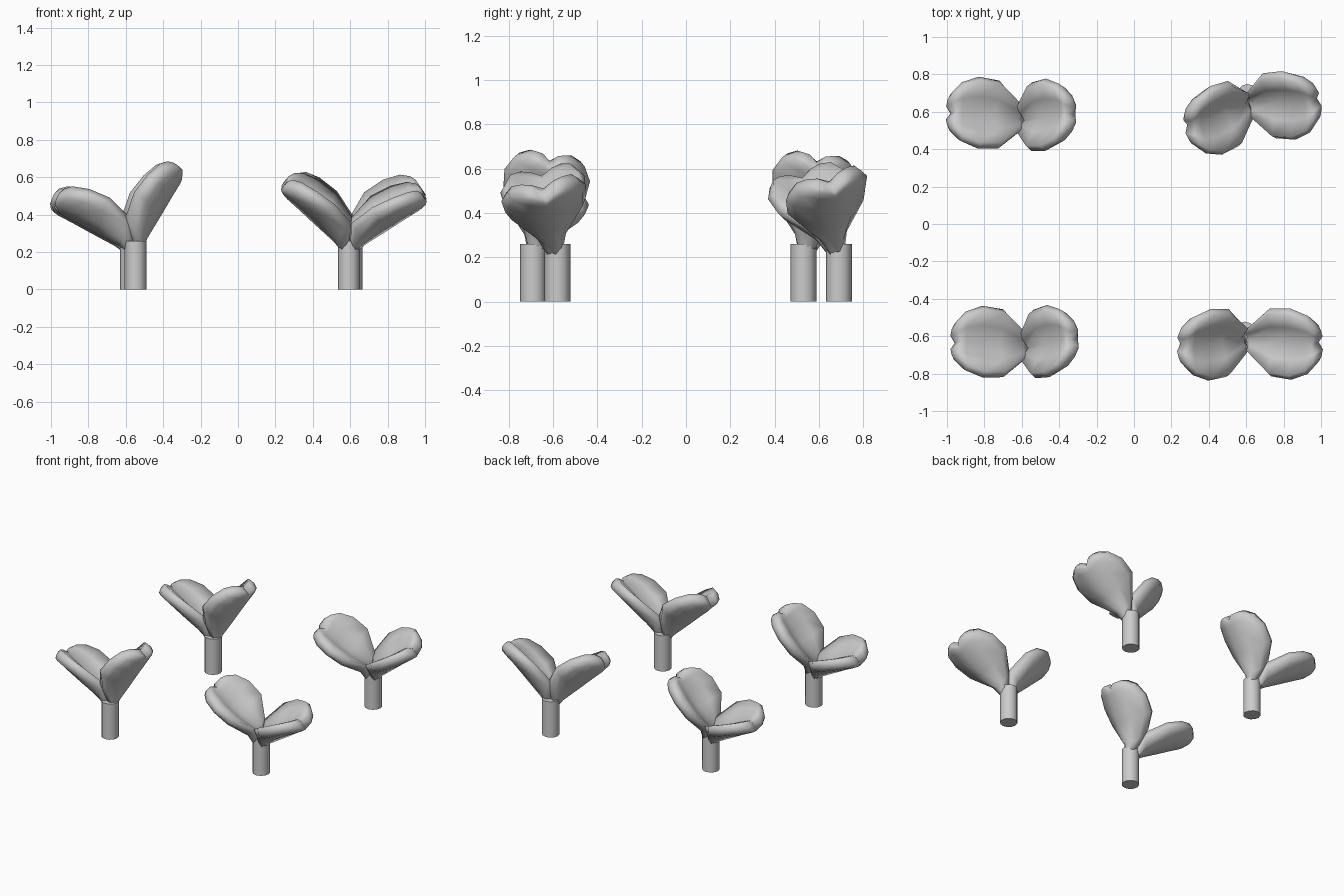
import bpy
import bmesh
from math import radians
from mathutils import Matrix

cube = bpy.data.objects.get("Cube")
if cube:
    bpy.data.objects.remove(cube)

grey = bpy.data.materials.new("plain_grey")
grey.use_nodes = True
colour = (0.6, 0.6, 0.6, 1)
grey.diffuse_color = colour
grey.node_tree.nodes["Principled BSDF"].inputs["Base Color"].default_value = colour


def finish(bm, name, matrix, angle):
    bmesh.ops.recalc_face_normals(bm, faces=bm.faces)
    bmesh.ops.transform(bm, matrix=matrix, verts=bm.verts)
    mesh = bpy.data.meshes.new(name)
    bm.to_mesh(mesh)
    bm.free()
    mesh.materials.append(grey)
    obj = bpy.data.objects.new(name, mesh)
    bpy.context.collection.objects.link(obj)
    bpy.ops.object.select_all(action="DESELECT")
    obj.select_set(True)
    bpy.context.view_layer.objects.active = obj
    bpy.ops.object.shade_smooth_by_angle(angle=radians(angle))


# Leaf rows: distance along, half width, underside, thickness, rim lift, notch depth
ROWS = [
    (0.02, 0.03, -0.030, 0.06, 0.00, 0),
    (0.09, 0.075, -0.015, 0.10, 0.06, 0),
    (0.23, 0.185, -0.005, 0.09, 0.10, 0),
    (0.35, 0.195, 0.005, 0.09, 0.085, 0),
    (0.44, 0.16, 0.010, 0.09, 0.06, 0.01),
    (0.48, 0.11, 0.015, 0.085, 0.035, 0.025),
    (0.495, 0.08, 0.030, 0.05, 0.025, 0.03),
]
# Half of the cross-section from top crease to underside ridge: side, height, lift
HALF = [(0, 1, 0), (0.45, 1, 0.45), (0.86, 0.95, 0.95), (1, 0.5, 1),
        (0.88, 0.1, 0.9), (0.45, 0, 0.42), (0, 0, 0)]
SECTION = HALF + [(-t, h, l) for t, h, l in HALF[-2:0:-1]]
# Cap faces closing one half of the tip, as section positions
TIP_FACES = [(0, 1, 5, 6), (1, 2, 4, 5), (2, 3, 4)]


def leaf(name, origin, heading, pitch, roll):
    bm = bmesh.new()
    rings = []
    for along, width, under, thick, lift, notch in ROWS:
        rings.append([bm.verts.new((along - notch * (t == 0), t * width,
                                    under + h * thick + l * lift))
                      for t, h, l in SECTION])
    n = len(SECTION)
    for low, high in zip(rings, rings[1:]):
        for k in range(n):
            m = (k + 1) % n
            bm.faces.new((low[k], low[m], high[m], high[k]))
    bm.faces.new(rings[0])
    for side in (1, -1):
        for face in TIP_FACES:
            bm.faces.new([rings[-1][side * k % n] for k in face])
    matrix = (Matrix.Translation(origin)
              @ Matrix.Rotation(radians(heading), 4, "Z")
              @ Matrix.Rotation(radians(-pitch), 4, "Y")
              @ Matrix.Rotation(radians(roll), 4, "X"))
    finish(bm, name, matrix, 100)


def stem(name, x, y, height=0.26, radius=0.058):
    bm = bmesh.new()
    bmesh.ops.create_cone(bm, cap_ends=True, segments=12, radius1=radius,
                          radius2=radius, depth=height)
    finish(bm, name, Matrix.Translation((x, y, height / 2)), 40)


# Sprouts: name, stem x, stem y, leaf y, then (heading, pitch, roll) per leaf
SPROUTS = [
    ("back_right", -0.572, 0.53, 0.54, (174, 24, 12), (9, 53, -12)),
    ("front_right", -0.548, -0.69, -0.68, (175, 24, 12), (13, 54, -14)),
    ("front_left", 0.593, -0.58, -0.59, (187, 38, -14), (-5, 28, 13)),
    ("back_left", 0.607, 0.69, 0.68, (203, 37, -22), (0, 34, 20)),
]
for name, x, y, leaf_y, right_pose, left_pose in SPROUTS:
    stem(name + "_stem", x, y)
    leaf(name + "_sprout_right_leaf", (x, leaf_y, 0.21), *right_pose)
    leaf(name + "_sprout_left_leaf", (x, leaf_y, 0.21), *left_pose)
